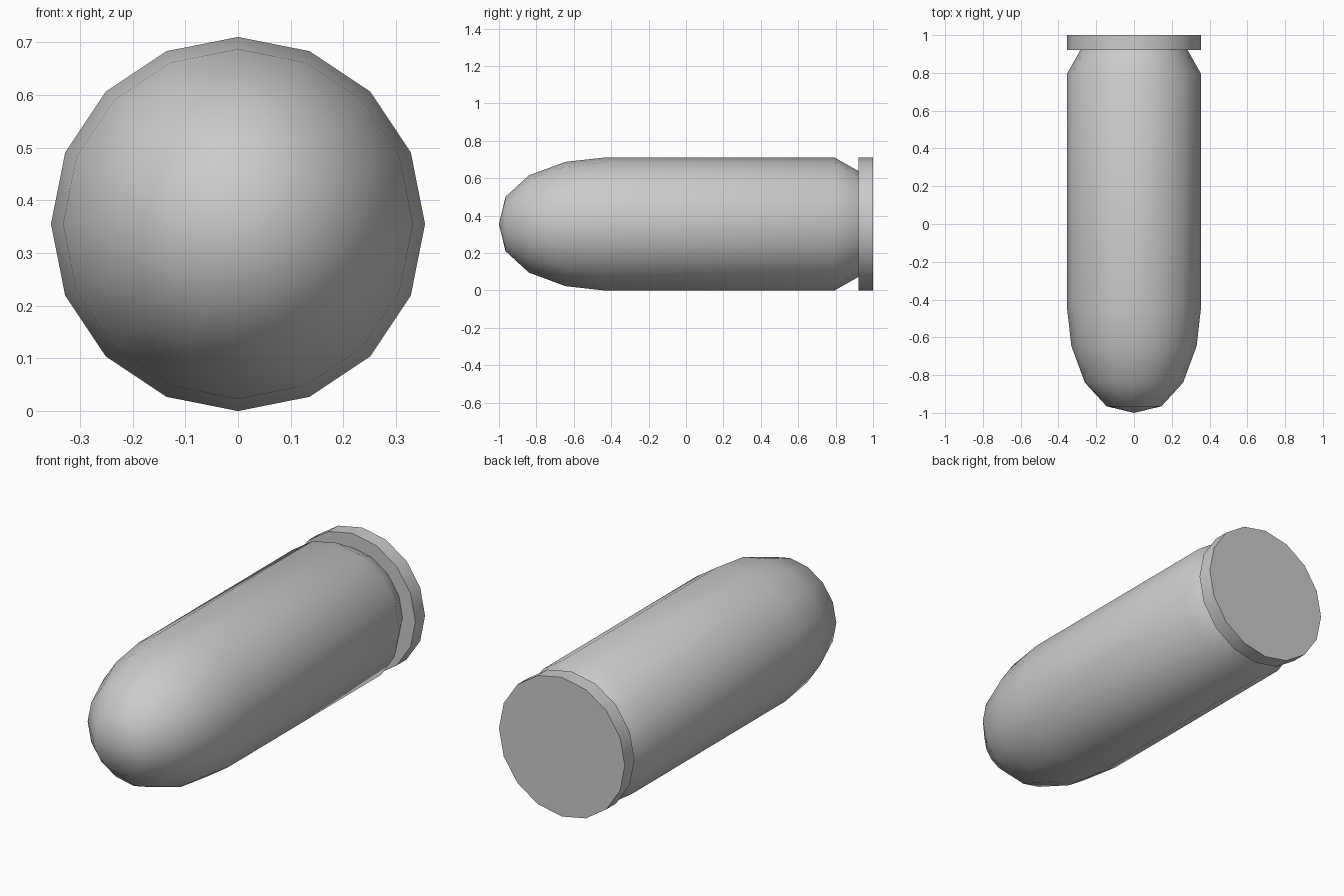
import bpy, bmesh, math

if "Cube" in bpy.data.objects:
    bpy.data.objects.remove(bpy.data.objects["Cube"])

SIDES = 16
R = 0.355  # casing radius, also the height of the axis

# Half profile as (y, radius): rounded nose, straight case, groove, rim
PROFILE = [(-0.965, 0.145), (-0.84, 0.26), (-0.645, 0.332), (-0.44, R),
           (0.795, R), (0.922, 0.283), (0.922, R), (1.0, R)]


def ring(bm, y, r):
    step = 2 * math.pi / SIDES
    return [bm.verts.new((r * math.sin(i * step), y, R + r * math.cos(i * step)))
            for i in range(SIDES)]


bm = bmesh.new()
rings = [ring(bm, y, r) for y, r in PROFILE]

# Side walls
for a, b in zip(rings, rings[1:]):
    for i in range(SIDES):
        j = (i + 1) % SIDES
        bm.faces.new((a[i], a[j], b[j], b[i]))

# Pointed nose tip and flat base
tip = bm.verts.new((0, -1, R))
for i in range(SIDES):
    bm.faces.new((tip, rings[0][(i + 1) % SIDES], rings[0][i]))
bm.faces.new(rings[-1])
bmesh.ops.recalc_face_normals(bm, faces=bm.faces)

mesh = bpy.data.meshes.new("cartridge")
bm.to_mesh(mesh)
bm.free()
cartridge = bpy.data.objects.new("cartridge", mesh)
bpy.context.collection.objects.link(cartridge)

# Smooth body with sharp rim edges
bpy.context.view_layer.objects.active = cartridge
cartridge.select_set(True)
bpy.ops.object.shade_smooth_by_angle(angle=math.radians(40))
